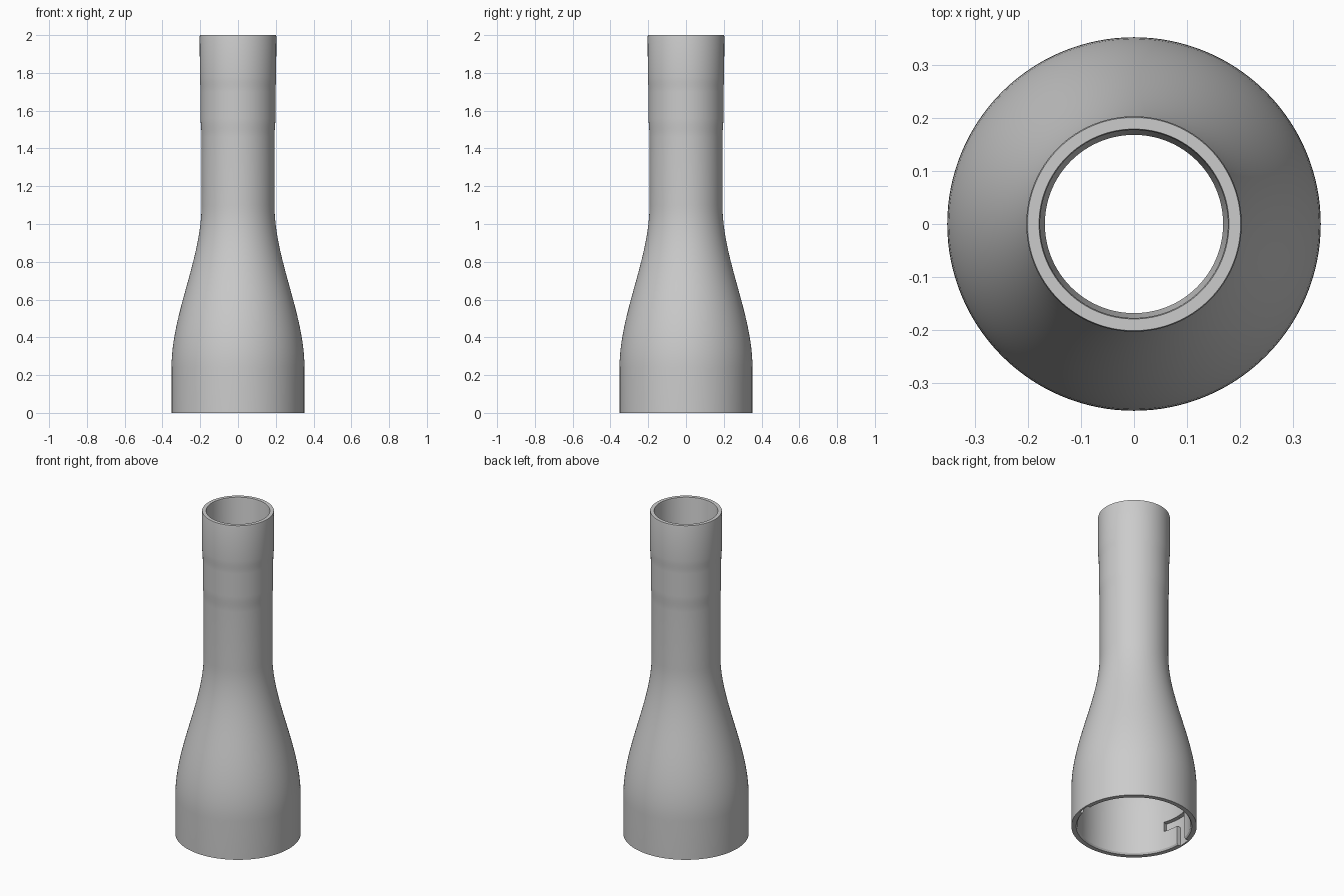
import bpy
import bmesh
from math import pi, radians, cos, sin

if "Cube" in bpy.data.objects:
    bpy.data.objects.remove(bpy.data.objects["Cube"], do_unlink=True)

# Single plain grey plastic
grey = bpy.data.materials.new("grey_plastic")
grey.use_nodes = True
colour = (0.6, 0.6, 0.6, 1)
grey.diffuse_color = colour
grey.node_tree.nodes["Principled BSDF"].inputs["Base Color"].default_value = colour


def make_object(name, bm):
    bmesh.ops.remove_doubles(bm, verts=bm.verts, dist=1e-5)
    bmesh.ops.recalc_face_normals(bm, faces=bm.faces)
    mesh = bpy.data.meshes.new(name)
    bm.to_mesh(mesh)
    bm.free()
    mesh.materials.append(grey)
    obj = bpy.data.objects.new(name, mesh)
    bpy.context.collection.objects.link(obj)
    return obj


def revolve(bm, points, start, angle, steps):
    """Turn a closed (radius, height) outline round the z axis."""
    verts = [bm.verts.new((r * cos(start), r * sin(start), z)) for r, z in points]
    edges = [bm.edges.new((verts[i - 1], verts[i])) for i in range(len(verts))]
    full = angle > 6.28
    if not full:
        bm.faces.new(verts)
    result = bmesh.ops.spin(bm, geom=verts + edges, cent=(0, 0, 0), axis=(0, 0, 1),
                            angle=angle, steps=steps)
    if not full:
        bm.faces.new([g for g in result["geom_last"] if isinstance(g, bmesh.types.BMVert)])


def ease(z0, r0, z1, r1, steps):
    """S-shaped wall from one radius to another."""
    wall = []
    for i in range(steps + 1):
        t = i / steps
        wall.append((r0 + (r1 - r0) * t * t * (3 - 2 * t), z0 + (z1 - z0) * t))
    return wall


# Hollow body: wide socket, flared shoulder, neck and stepped upper sleeve
outer = [(0.352, 0)]
outer += ease(0.24, 0.352, 1.1, 0.193, 24)
outer += ease(1.46, 0.193, 1.56, 0.198, 6)
outer += ease(1.70, 0.198, 1.78, 0.202, 6)
outer += [(0.203, 1.992), (0.201, 2)]
inner = [(0.325, 0), (0.318, 0.01)]
inner += ease(0.24, 0.316, 1.1, 0.168, 24)
inner += [(0.168, 1.48), (0.172, 1.5), (0.177, 1.99), (0.179, 2)]
bm = bmesh.new()
revolve(bm, outer + inner[::-1], 0, 2 * pi, 128)
body = make_object("adapter_body", bm)


# Bayonet grooves: an entry channel with a sideways locking arm, twice
def cut_channel(name, start, end, low, high):
    section = [(0.29, low), (0.342, low), (0.342, high), (0.29, high)]
    bm = bmesh.new()
    revolve(bm, section, radians(start), radians(end - start), 10)
    cutter = make_object(name, bm)
    cutter.hide_render = True
    mod = body.modifiers.new(name, "BOOLEAN")
    mod.operation = "DIFFERENCE"
    mod.solver = "EXACT"
    mod.object = cutter
    bpy.context.view_layer.objects.active = body
    bpy.ops.object.modifier_apply(modifier=name)
    bpy.data.objects.remove(cutter, do_unlink=True)


for turn in (0, 180):
    cut_channel("entry_channel", turn - 13, turn + 0.5, -0.05, 0.18)
    cut_channel("locking_channel", turn - 12.9, turn + 18, 0.121, 0.1799)

bpy.ops.object.select_all(action="DESELECT")
body.select_set(True)
bpy.context.view_layer.objects.active = body
bpy.ops.object.shade_smooth_by_angle(angle=radians(30))
